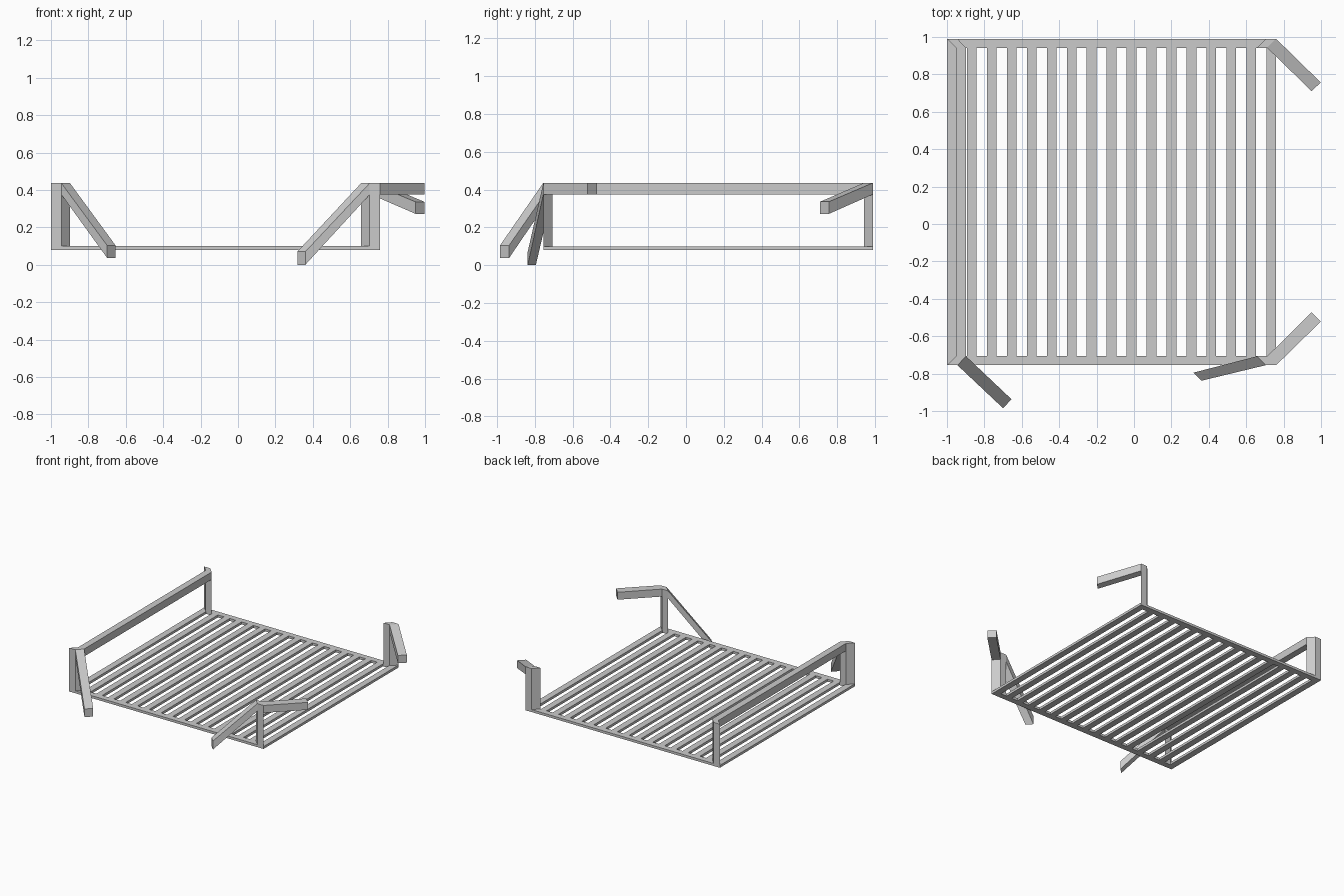
import bpy, bmesh

if "Cube" in bpy.data.objects:
    bpy.data.objects.remove(bpy.data.objects["Cube"])

X0, X1, Y0, Y1 = -1.0, 0.76, -0.755, 0.99   # outer edges of the grate
W = 0.048                                   # bar width
Z0, Z1 = 0.08, 0.10                         # grate bottom and top
ARM_LOW, ARM_TOP = 0.375, 0.436             # where arms meet the posts


def finish(name, bm):
    bmesh.ops.remove_doubles(bm, verts=bm.verts, dist=1e-5)
    bmesh.ops.recalc_face_normals(bm, faces=bm.faces)
    mesh = bpy.data.meshes.new(name)
    bm.to_mesh(mesh)
    bm.free()
    bpy.context.collection.objects.link(bpy.data.objects.new(name, mesh))


def loft(name, ring_a, ring_b):
    bm = bmesh.new()
    a = [bm.verts.new(p) for p in ring_a]
    b = [bm.verts.new(p) for p in ring_b]
    bm.faces.new(a)
    bm.faces.new(b)
    n = len(a)
    for i in range(n):
        j = (i + 1) % n
        bm.faces.new((a[i], a[j], b[j], b[i]))
    finish(name, bm)


def end_face(p, q, low, top):
    return [(*p, low), (*q, low), (*q, top), (*p, top)]


def arm(name, p, q, p2, q2, low, top):
    loft(name, end_face(p, q, ARM_LOW, ARM_TOP), end_face(p2, q2, low, top))


# Slatted grate: one slab with slots left open
bars = 17
pitch = (X1 - X0 - W * 1.08) / (bars - 1)
xs = [X0 + i * pitch + e for i in range(bars) for e in (0, W * 1.08)]
ys = [Y0, Y0 + W, Y1 - W, Y1]
bm = bmesh.new()
for i in range(len(xs) - 1):
    for j in range(3):
        if j == 1 and i % 2 == 1:
            continue
        bm.faces.new([bm.verts.new((x, y, Z0)) for x, y in (
            (xs[i], ys[j]), (xs[i + 1], ys[j]),
            (xs[i + 1], ys[j + 1]), (xs[i], ys[j + 1]))])
bmesh.ops.remove_doubles(bm, verts=bm.verts, dist=1e-5)
bottom = bm.faces[:]
ext = bmesh.ops.extrude_face_region(bm, geom=bottom, use_keep_orig=True)
top_verts = [g for g in ext["geom"] if isinstance(g, bmesh.types.BMVert)]
bmesh.ops.translate(bm, verts=top_verts, vec=(0, 0, Z1 - Z0))
finish("grate", bm)

# Slanted corner posts: outer corner, side point, inner point, rail point
posts = {}
for side, x, sx in (("left", X0, 1), ("right", X1, -1)):
    for end, y, sy in (("front", Y0, 1), ("back", Y1, -1)):
        c = [(x, y), (x + sx * 0.056, y),
             (x + sx * 0.102, y + sy * W), (x + sx * 0.048, y + sy * W)]
        posts[end, side] = c
        loft(f"{end}_{side}_post", [(*p, Z1) for p in c], [(*p, ARM_TOP) for p in c])

# Left side rail joining the two left posts
f, b = posts["front", "left"], posts["back", "left"]
arm("left_rail", f[3], f[2], b[3], b[2], ARM_LOW, ARM_TOP)

# Arms branching from the posts
arm("front_left_arm", f[1], f[2], (-0.70, -0.985), (-0.655, -0.937), 0.037, 0.104)
r = posts["front", "right"]
arm("front_lower_arm", r[1], r[2], (0.36, -0.838), (0.317, -0.795), 0.0, 0.07)
arm("front_right_arm", r[0], r[3], (0.998, -0.522), (0.95, -0.472), ARM_LOW, ARM_TOP)
r = posts["back", "right"]
arm("back_right_arm", r[0], r[3], (0.998, 0.757), (0.95, 0.71), 0.272, 0.336)
